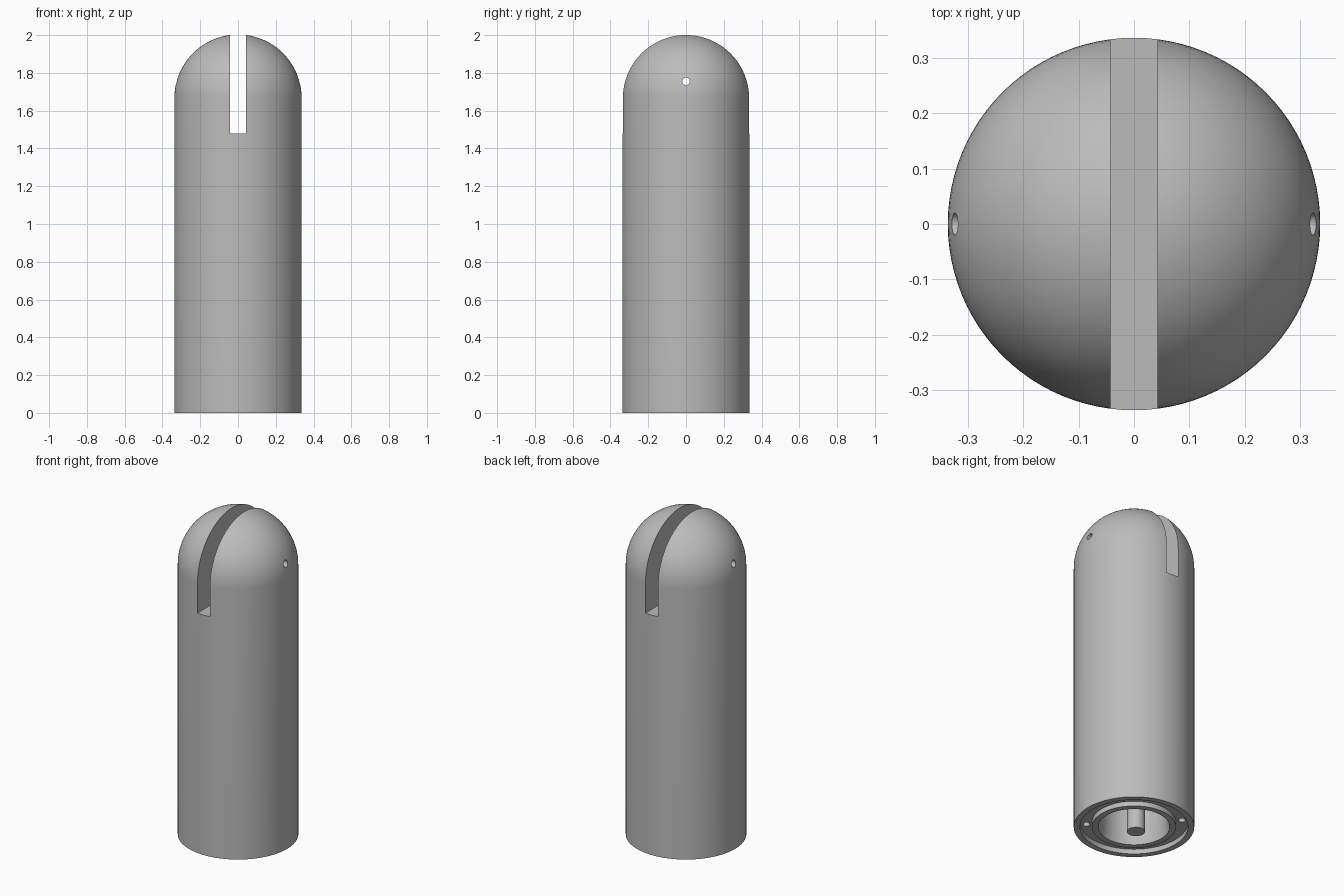
import bpy
import bmesh
from math import cos, sin, pi, radians
from mathutils import Matrix, Vector

default_cube = bpy.data.objects.get("Cube")
if default_cube:
    bpy.data.objects.remove(default_cube, do_unlink=True)

RADIUS = 0.337
DOME_Z = 1.666
SLOT_FLOOR = 1.48

grey = bpy.data.materials.new("plain grey")
grey.use_nodes = True
grey.diffuse_color = (0.5, 0.5, 0.5, 1)
grey.node_tree.nodes["Principled BSDF"].inputs["Base Color"].default_value = (0.5, 0.5, 0.5, 1)


def make_object(name, bm):
    bmesh.ops.recalc_face_normals(bm, faces=bm.faces)
    mesh = bpy.data.meshes.new(name)
    bm.to_mesh(mesh)
    bm.free()
    mesh.materials.append(grey)
    obj = bpy.data.objects.new(name, mesh)
    bpy.context.collection.objects.link(obj)
    return obj


def lathe(name, profile, steps=96):
    bm = bmesh.new()
    verts = [bm.verts.new((r, 0, z)) for r, z in profile]
    edges = [bm.edges.new(pair) for pair in zip(verts, verts[1:])]
    bmesh.ops.spin(bm, geom=verts + edges, axis=(0, 0, 1), cent=(0, 0, 0),
                   angle=2 * pi, steps=steps, use_duplicate=False)
    bmesh.ops.remove_doubles(bm, verts=bm.verts, dist=0.0001)
    return make_object(name, bm)


def rod(name, radius, length, centre, turn=Matrix()):
    bm = bmesh.new()
    bmesh.ops.create_cone(bm, cap_ends=True, segments=32, radius1=radius, radius2=radius,
                          depth=length, matrix=Matrix.Translation(centre) @ turn)
    return make_object(name, bm)


def smooth(obj):
    bpy.ops.object.select_all(action='DESELECT')
    obj.select_set(True)
    bpy.context.view_layer.objects.active = obj
    bpy.ops.object.shade_smooth_by_angle(angle=radians(30))


def cut(obj, cutter):
    cutter.hide_render = True
    mod = obj.modifiers.new("cut", 'BOOLEAN')
    mod.operation = 'DIFFERENCE'
    mod.solver = 'EXACT'
    mod.object = cutter
    bpy.context.view_layer.objects.active = obj
    bpy.ops.object.modifier_apply(modifier=mod.name)
    bpy.data.objects.remove(cutter, do_unlink=True)


# Round-topped body with a ring groove and a central bore underneath
underside = [(0, 0.4), (0.19, 0.4), (0.19, 0.045), (0.2, 0), (0.235, 0),
             (0.235, 0.03), (0.302, 0.03), (0.302, 0), (RADIUS, 0)]
dome = [(RADIUS * cos(a), DOME_Z + RADIUS * sin(a))
        for a in (pi / 2 * i / 24 for i in range(24))]
body = lathe("body", underside + dome + [(0, DOME_Z + RADIUS)])

# Slot through the dome from front to back
bm = bmesh.new()
bmesh.ops.create_cube(bm, size=1, matrix=Matrix.Translation((0, 0, SLOT_FLOOR + 0.5))
                      @ Matrix.Diagonal((0.085, 1, 1, 1)))
cut(body, make_object("slot_cutter", bm))

# Cross hole through both halves of the dome
cut(body, rod("cross_hole_cutter", 0.02, 1, Vector((0, 0, 1.755)), Matrix.Rotation(pi / 2, 4, 'Y')))

# Four small holes in the ring groove
for i in range(4):
    a = pi / 4 + i * pi / 2
    cut(body, rod("groove_hole_cutter", 0.02, 0.16, Vector((0.268 * cos(a), 0.268 * sin(a), 0.04))))
smooth(body)

# Peg hanging inside the bore
peg = rod("bore_peg", 0.05, 0.385, Vector((-0.065, -0.06, 0.2125)))
smooth(peg)
